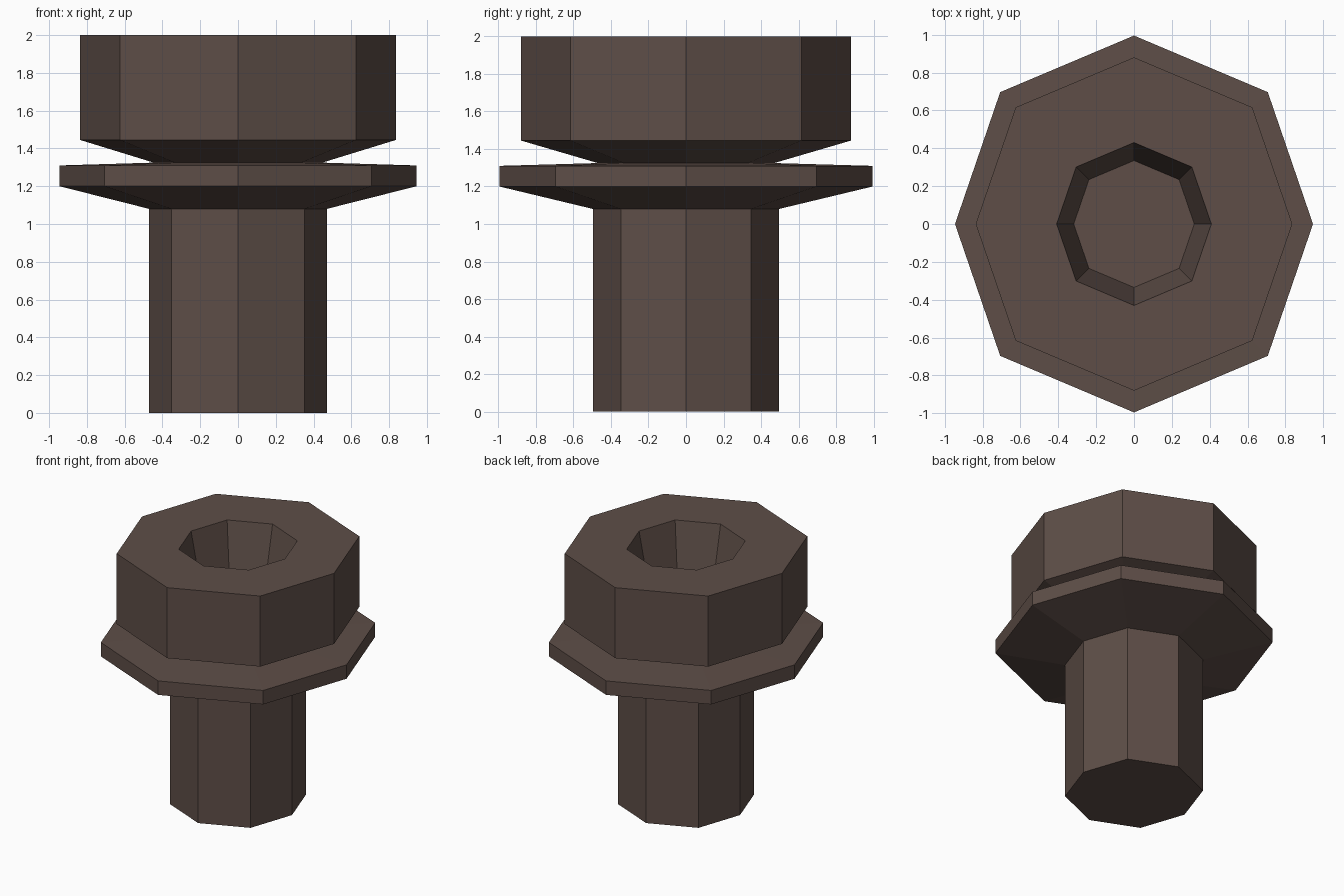
import bpy, bmesh

if "Cube" in bpy.data.objects:
    bpy.data.objects.remove(bpy.data.objects["Cube"])

# Dull brown metal
metal = bpy.data.materials.new("dark_brown_metal")
metal.diffuse_color = (0.112, 0.076, 0.064, 1)
metal.use_nodes = True
metal.node_tree.nodes["Principled BSDF"].inputs["Base Color"].default_value = metal.diffuse_color

# Slightly squashed octagon shared by every cross-section (unit size)
OCTAGON = [(0.95, 0), (0.71, 0.70), (0, 1), (-0.71, 0.70),
           (-0.95, 0), (-0.71, -0.70), (0, -1), (0.71, -0.70)]

# (radius, z) from the shank foot, up the outside, down into the socket
PROFILE = [
    (0.495, 0.0), (0.495, 1.08),      # shank
    (0.995, 1.20), (0.995, 1.31),     # flange rim
    (0.47, 1.325),                    # neck
    (0.88, 1.445), (0.88, 2.0),       # head
    (0.43, 2.0), (0.335, 1.55),       # tapered socket
]


def loft(name, profile, mat):
    """Stack scaled octagons along z and bridge them, capping both ends."""
    bm = bmesh.new()
    rings = [[bm.verts.new((x * r, y * r, z)) for x, y in OCTAGON]
             for r, z in profile]
    n = len(OCTAGON)
    for a, b in zip(rings, rings[1:]):
        for i in range(n):
            j = (i + 1) % n
            bm.faces.new((a[i], a[j], b[j], b[i]))
    bm.faces.new(rings[0][::-1])
    bm.faces.new(rings[-1])
    bmesh.ops.recalc_face_normals(bm, faces=bm.faces)
    mesh = bpy.data.meshes.new(name)
    bm.to_mesh(mesh)
    bm.free()
    mesh.materials.append(mat)
    obj = bpy.data.objects.new(name, mesh)
    bpy.context.collection.objects.link(obj)
    return obj


# Whole bolt: shank, flange, head and socket in one closed surface
loft("flanged_socket_bolt", PROFILE, metal)
